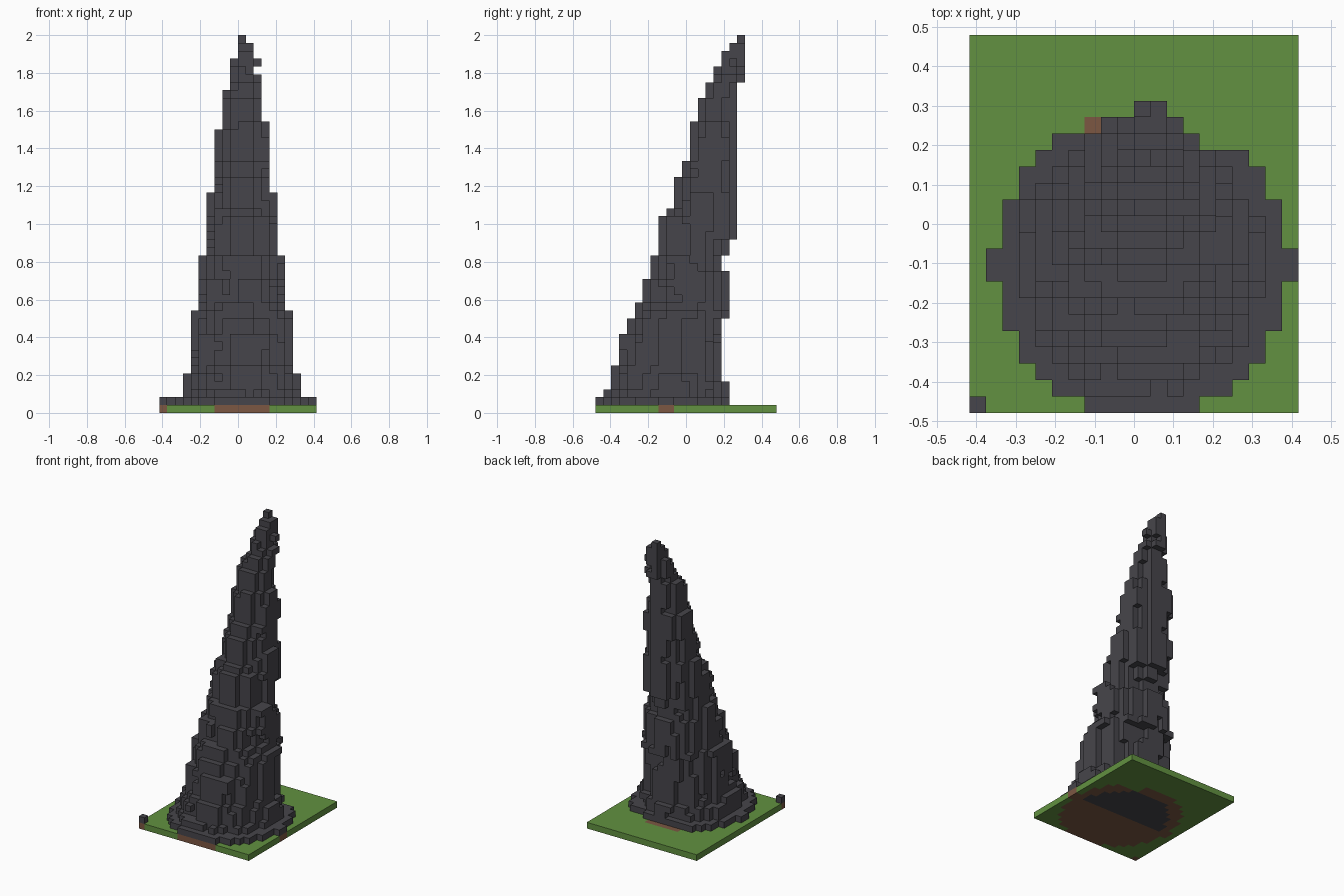
import bpy
import bmesh
from mathutils import Vector, noise

cube = bpy.data.objects.get("Cube")
if cube:
    bpy.data.objects.remove(cube, do_unlink=True)

COLS, ROWS, LAYERS = 20, 23, 48
S = 2 / LAYERS

# Spire outline: (layers below this height, outermost column or row)
FRONT = [(2, 0), (3, 1), (6, 2), (10, 3), (12, 4), (14, 5), (17, 6), (20, 7), (25, 8),
         (26, 9), (30, 10), (32, 11), (37, 12), (40, 13), (42, 14), (44, 15), (46, 16),
         (47, 17), (48, 18)]
BACK = [(4, 16), (12, 15), (18, 16), (20, 15), (22, 16), (42, 17), (48, 18)]
LEFT = [(2, 1), (5, 3), (13, 4), (20, 5), (28, 6), (36, 7), (41, 8), (45, 9), (48, 10)]
RIGHT = [(2, 19), (5, 17), (13, 16), (20, 15), (28, 14), (37, 13), (43, 12), (44, 11),
         (45, 12), (47, 11), (48, 10)]


def at(profile, k):
    return next(v for top, v in profile if k < top)


def in_disc(i, j, radius):
    return (i - 10) ** 2 + (j - 8.5) ** 2 <= radius ** 2


def in_spire(i, j, k):
    """Leaning, roughly elliptical cross-section with vertical ridges."""
    l, r, f, b = (at(p, k) for p in (LEFT, RIGHT, FRONT, BACK))
    if not (l <= i <= r and f <= j <= b):
        return False
    dx, dy = i - (l + r) / 2, j - (f + b) / 2
    if abs(dx) <= 0.5 or abs(dy) <= 0.5:
        return True
    d = (dx / ((r - l) / 2 + 0.35)) ** 2 + (dy / ((b - f) / 2 + 0.35)) ** 2
    return d <= 1 + 0.28 * noise.noise(Vector((i * 0.7, j * 0.7, k * 0.17)))


# Fill the block grid
cells = {}
for i in range(COLS):
    for j in range(ROWS):
        # Ground layer: grass, a dirt patch, and the buried rock core
        cut_corner = j >= 16 and i >= 13
        disc = in_disc(i, j, 9.1) and not cut_corner
        if j >= 9 and in_disc(i, j, 7.3):
            cells[i, j, 0] = "rock"
        elif disc or (i, j) == (0, 0):
            cells[i, j, 0] = "dirt"
        else:
            cells[i, j, 0] = "grass"
        # Rubble ring round the foot, and a loose stone in the corner
        if (in_disc(i, j, 9.1) and j <= 16 and not (j == 16 and i > 13)) or (i, j) == (0, 0):
            cells[i, j, 1] = "rock"
        # Spire
        for k in range(2, LAYERS):
            if in_spire(i, j, k):
                cells[i, j, k] = "rock"


def build(name, kind, color):
    """One object from the exposed block faces of one kind."""
    bm = bmesh.new()
    for cell, what in cells.items():
        if what != kind:
            continue
        centre = Vector(cell) + Vector((0.5 - COLS / 2, 0.5 - ROWS / 2, 0.5))
        for axis in range(3):
            for sign in (-1, 1):
                n = Vector((0, 0, 0))
                n[axis] = sign
                if tuple(int(c + d) for c, d in zip(cell, n)) in cells:
                    continue
                u = Vector((n.y, n.z, n.x))
                v = n.cross(u)
                corners = [n + u + v, n - u + v, n - u - v, n + u - v]
                bm.faces.new([bm.verts.new((centre + c / 2) * S) for c in corners])
    bmesh.ops.remove_doubles(bm, verts=bm.verts, dist=S / 100)
    mesh = bpy.data.meshes.new(name)
    bm.to_mesh(mesh)
    bm.free()
    mat = bpy.data.materials.new(kind)
    mat.use_nodes = True
    mat.diffuse_color = color
    bsdf = next(n for n in mat.node_tree.nodes if n.type == "BSDF_PRINCIPLED")
    bsdf.inputs["Base Color"].default_value = color
    mesh.materials.append(mat)
    bpy.context.collection.objects.link(bpy.data.objects.new(name, mesh))


build("grass_ground", "grass", (0.122, 0.283, 0.052, 1))
build("dirt_patch", "dirt", (0.2, 0.095, 0.055, 1))
build("rock_spire", "rock", (0.062, 0.06, 0.07, 1))
